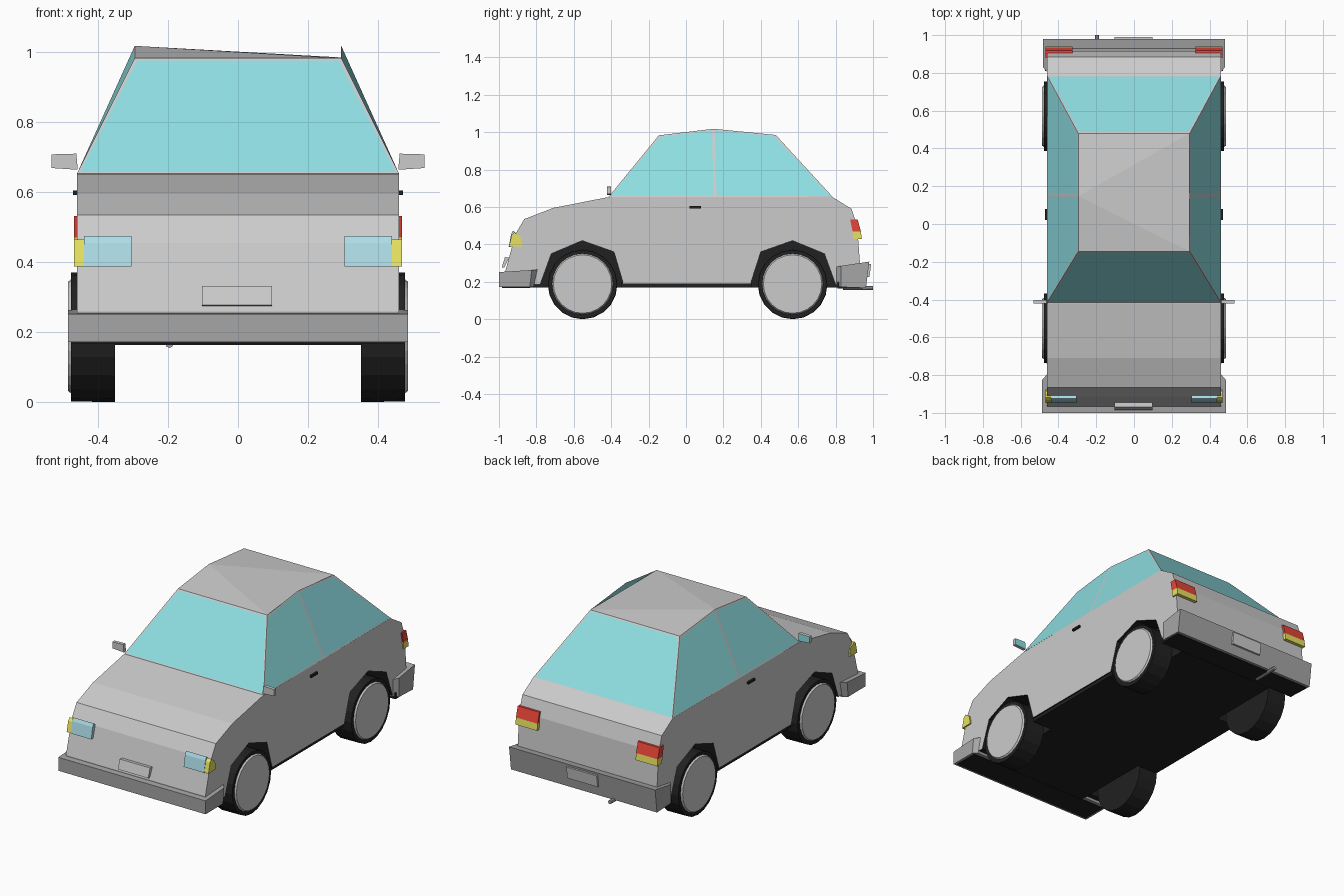
import bpy, bmesh, math
from mathutils import Matrix

if "Cube" in bpy.data.objects:
    bpy.data.objects.remove(bpy.data.objects["Cube"])


def mat(name, r, g, b):
    m = bpy.data.materials.new(name)
    m.diffuse_color = (r, g, b, 1)
    m.use_nodes = True
    m.node_tree.nodes["Principled BSDF"].inputs["Base Color"].default_value = m.diffuse_color
    return m


GLASS = mat("glass", .27, .73, .76)
LAMP = mat("lamp", .42, .72, .80)
AMBER = mat("amber", .80, .76, .12)
RED = mat("red", .80, .06, .04)
BLACK = mat("black", .015, .015, .015)
BUMPER = mat("bumper_grey", .38, .38, .38)
PAINT = mat("paint", .8, .8, .8)


def finish(name, bm, *mats):
    bmesh.ops.recalc_face_normals(bm, faces=bm.faces)
    me = bpy.data.meshes.new(name)
    bm.to_mesh(me)
    bm.free()
    for m in mats:
        me.materials.append(m)
    ob = bpy.data.objects.new(name, me)
    bpy.context.collection.objects.link(ob)
    return ob


def prism(name, pts, x0, x1, *mats, dark=()):
    """Side profile of (y, z) or (y, z, half width) swept across x."""
    bm = bmesh.new()
    a = [bm.verts.new((-p[2] if len(p) > 2 else x0, p[0], p[1])) for p in pts]
    b = [bm.verts.new((p[2] if len(p) > 2 else x1, p[0], p[1])) for p in pts]
    bm.faces.new(a)
    bm.faces.new(b)
    n = len(pts)
    for i in range(n):
        f = bm.faces.new((a[i], a[(i + 1) % n], b[(i + 1) % n], b[i]))
        f.material_index = 1 if i in dark else 0
    return finish(name, bm, *mats)


def box(name, x0, x1, y0, y1, z0, z1, *mats):
    return prism(name, [(y0, z0), (y1, z0), (y1, z1), (y0, z1)], x0, x1, *mats)


def disc(name, x0, x1, r0, r1, y, z, n, *mats):
    bm = bmesh.new()
    turn = Matrix.Translation(((x0 + x1) / 2, y, z)) @ Matrix.Rotation(
        math.copysign(math.pi / 2, x1 - x0), 4, 'Y')
    bmesh.ops.create_cone(bm, cap_ends=True, segments=n, radius1=r0, radius2=r1,
                          depth=abs(x1 - x0), matrix=turn)
    return finish(name, bm, *mats)


# Lower body with angular wheel arches
front_arch = [(-.78, .185), (-.72, .35), (-.555, .42), (-.385, .36), (-.335, .19)]
rear_arch = [(.345, .19), (.40, .36), (.57, .42), (.74, .35), (.80, .185)]
shell = [(-.965, .19)] + front_arch + rear_arch + [
    (.93, .19), (.93, .30), (.915, .50), (.885, .59), (.78, .655),
    (-.42, .652), (-.71, .595), (-.865, .535), (-.912, .455), (-.965, .26)]
prism("body", shell, -.46, .46, PAINT, BLACK, dark=range(11))

# Dark underside
box("chassis", -.32, .32, -.87, .87, .17, .45, BLACK)
box("sills", -.452, .452, -.345, .35, .17, .20, BLACK)
box("front_undertray", -.472, .472, -.985, -.835, .168, .20, BLACK)
box("rear_undertray", -.472, .472, .81, .945, .163, .20, BLACK)

# Cabin: corner stations, glass made by insetting each window face
bm = bmesh.new()
low, high = {}, {}
for s in (-1, 1):
    low[s] = [bm.verts.new((s * .46, y, .653)) for y in (-.415, .155, .785)]
    high[s] = [bm.verts.new((s * .295, y, z))
               for y, z in ((-.145, .983), (.147, 1.018), (.48, .985))]
windows = []
for s in (-1, 1):
    for i in (0, 1):
        windows.append(bm.faces.new((low[s][i], low[s][i + 1], high[s][i + 1], high[s][i])))
for i in (0, 2):
    windows.append(bm.faces.new((low[-1][i], low[1][i], high[1][i], high[-1][i])))
fl, ml, bl = high[-1]
fr, mr, br = high[1]
for tri in ((fl, fr, ml), (ml, fr, br), (ml, br, bl)):
    bm.faces.new(tri)
bmesh.ops.recalc_face_normals(bm, faces=bm.faces)
bmesh.ops.inset_individual(bm, faces=windows, thickness=.011, depth=0)
for f in windows:
    f.material_index = 1
finish("cabin", bm, PAINT, GLASS)

# Bumpers with tapered ends
prism("front_bumper", [(-1, .172), (-1, .252), (-.825, .263), (-.835, .172)],
      -.486, .486, BUMPER)
prism("front_bumper_ends", [(-.835, .172, .486), (-.825, .263, .486),
                            (-.795, .265, .46), (-.815, .172, .46)], 0, 0, BUMPER)
prism("rear_bumper", [(.83, .172), (.83, .285), (.98, .308), (.962, .167)],
      -.482, .482, BUMPER)
prism("rear_bumper_ends", [(.83, .172, .482), (.83, .285, .482),
                           (.805, .28, .46), (.805, .18, .46)], 0, 0, BUMPER)

# Number plates and exhaust
prism("front_plate", [(-.972, .275), (-.985, .277), (-.968, .332), (-.945, .33)], -.103, .097)
prism("rear_plate", [(.96, .225), (.981, .225), (.99, .295), (.96, .295)], -.103, .097)
bm = bmesh.new()
bmesh.ops.create_cone(bm, cap_ends=True, segments=8, radius1=.011, radius2=.011, depth=.16,
                      matrix=Matrix.Translation((-.196, .92, .166)) @ Matrix.Rotation(math.pi / 2, 4, 'X'))
finish("exhaust", bm, BUMPER)

# Paired parts on both sides
lamp = [(-.948, .387), (-.935, .455), (-.925, .474), (-.885, .44), (-.875, .39)]
side_lamp = [(-.947, .388), (-.932, .45), (-.918, .465), (-.885, .44), (-.875, .39)]
for s, side in ((-1, "left"), (1, "right")):
    prism(side + "_headlight", lamp, s * .305, s * .44, LAMP)
    prism(side + "_indicator", side_lamp, s * .44, s * .468, AMBER)
    prism(side + "_tail_light", [(.89, .47), (.935, .47), (.918, .532), (.878, .532)],
          s * .325, s * .468, RED)
    prism(side + "_rear_indicator", [(.895, .43), (.94, .43), (.935, .47), (.89, .47)],
          s * .325, s * .468, AMBER)
    box(side + "_door_handle", s * .455, s * .472, .02, .08, .592, .605, BLACK)

    # Mirror: tapered housing with glass on the rear face
    bm = bmesh.new()
    rings = [[bm.verts.new((s * x, y, z)) for x, z in
              ((.458, .664), (.533, .669), (.533, .708), (.462, .710))] for y in (-.422, -.402)]
    bm.faces.new(rings[0])
    bm.faces.new(rings[1]).material_index = 1
    for i in range(4):
        j = (i + 1) % 4
        bm.faces.new((rings[0][i], rings[0][j], rings[1][j], rings[1][i]))
    finish(side + "_mirror", bm, PAINT, GLASS)

    # Wheels
    for end, y in (("front", -.553), ("rear", .57)):
        name = f"{end}_{side}_"
        disc(name + "tyre", s * .352, s * .477, .186, .184, y, .186, 20, BLACK)
        disc(name + "hubcap", s * .47, s * .486, .168, .156, y, .188, 24)
